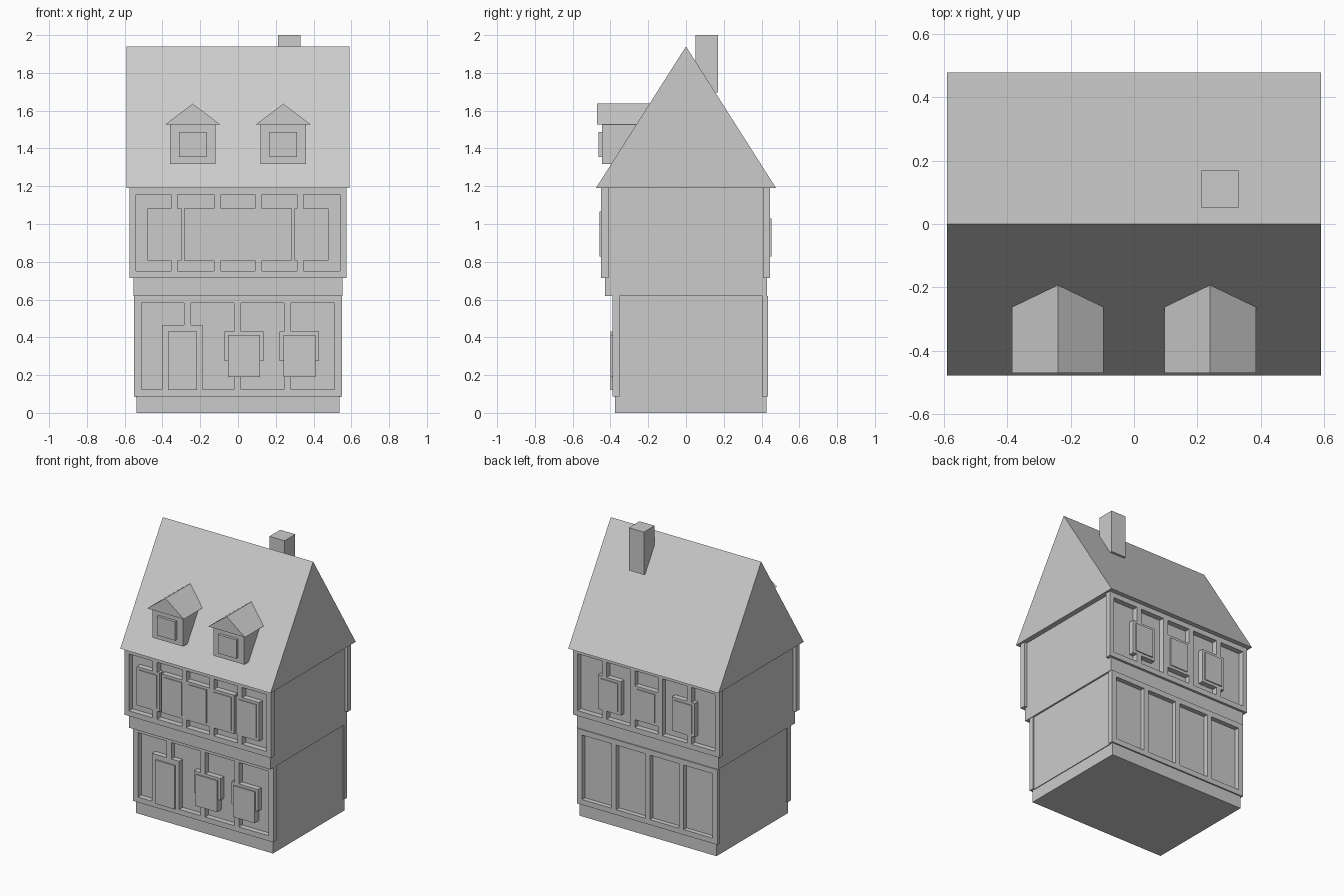
import bpy, bmesh

cube = bpy.data.objects.get("Cube")
if cube:
    bpy.data.objects.remove(cube, do_unlink=True)

grey = bpy.data.materials.new("plain_grey")
grey.use_nodes = True
grey.diffuse_color = (0.6, 0.6, 0.6, 1)
grey.node_tree.nodes["Principled BSDF"].inputs["Base Color"].default_value = (0.6, 0.6, 0.6, 1)


def finish(name, bm):
    bmesh.ops.recalc_face_normals(bm, faces=bm.faces[:])
    mesh = bpy.data.meshes.new(name)
    bm.to_mesh(mesh)
    bm.free()
    mesh.materials.append(grey)
    ob = bpy.data.objects.new(name, mesh)
    bpy.context.collection.objects.link(ob)
    return ob


def box(name, x, y, z):
    bm = bmesh.new()
    bmesh.ops.create_cube(bm, size=1)
    for v in bm.verts:
        for i, (lo, hi) in enumerate((x, y, z)):
            v.co[i] = lo if v.co[i] < 0 else hi
    return finish(name, bm)


def prism(name, outline, direction):
    """Extrude a closed outline of 3D points along a direction."""
    bm = bmesh.new()
    face = bm.faces.new([bm.verts.new(p) for p in outline])
    ext = bmesh.ops.extrude_face_region(bm, geom=[face])["geom"]
    bmesh.ops.translate(bm, verts=[g for g in ext if isinstance(g, bmesh.types.BMVert)], vec=direction)
    bm.faces.ensure_lookup_table()
    return finish(name, bm)


def timber_frame(name, rects, y_face, y_wall):
    """Join overlapping timbers (x0, x1, z0, z1) into one flush relief."""
    xs = sorted({v for r in rects for v in r[:2]})
    zs = sorted({v for r in rects for v in r[2:]})
    bm = bmesh.new()
    for x0, x1 in zip(xs, xs[1:]):
        for z0, z1 in zip(zs, zs[1:]):
            cx, cz = (x0 + x1) / 2, (z0 + z1) / 2
            if any(r[0] < cx < r[1] and r[2] < cz < r[3] for r in rects):
                bm.faces.new([bm.verts.new((x, y_wall, z))
                              for x, z in ((x0, z0), (x1, z0), (x1, z1), (x0, z1))])
    bmesh.ops.remove_doubles(bm, verts=bm.verts[:], dist=1e-5)
    ext = bmesh.ops.extrude_face_region(bm, geom=bm.faces[:], use_keep_orig=True)["geom"]
    bmesh.ops.translate(bm, verts=[g for g in ext if isinstance(g, bmesh.types.BMVert)],
                        vec=(0, y_face - y_wall, 0))
    bmesh.ops.dissolve_limit(bm, angle_limit=0.01, verts=bm.verts[:], edges=bm.edges[:])
    return finish(name, bm)


def border(half, inner, z0, z1, sill, head, posts):
    """Outer timbers of a storey plus its upright posts."""
    return [(-half, -inner, z0, z1), (inner, half, z0, z1),
            (-half, half, z0, sill), (-half, half, head, z1)] + \
           [(p - 0.018, p + 0.018, z0, z1) for p in posts]


# Storeys
box("plinth", (-0.537, 0.537), (-0.375, 0.425), (0, 0.088))
box("lower_walls", (-0.542, 0.542), (-0.352, 0.402), (0.085, 0.62))
box("floor_beam", (-0.554, 0.554), (-0.428, 0.428), (0.62, 0.715))
box("upper_walls", (-0.554, 0.554), (-0.41, 0.407), (0.62, 1.19))

# Lower storey timbers, door and windows
low = border(0.55, 0.512, 0.088, 0.62, 0.125, 0.582, (-0.268, -0.003, 0.262))
door = [(-0.402, -0.188, 0.088, 0.465)]
low_windows = (0.032, 0.325)
surrounds = [(c - 0.104, c + 0.104, 0.275, 0.43) for c in low_windows]
timber_frame("lower_front_timbers", low + door + surrounds, -0.39, -0.352)
timber_frame("lower_back_timbers", low, 0.435, 0.402)
box("door", (-0.37, -0.217), (-0.4, -0.352), (0.12, 0.43))
for i, c in enumerate(low_windows):
    box(f"lower_window_{i + 1}", (c - 0.085, c + 0.085), (-0.4, -0.352), (0.19, 0.412))

# Upper storey timbers and windows
high = border(0.575, 0.54, 0.715, 1.19, 0.752, 1.155, (-0.337, -0.108, 0.108, 0.33))
for side, centres, top, face, wall in (
        ("front", (-0.39, -0.195, 0, 0.195, 0.39), 1.065, -0.45, -0.41),
        ("back", (-0.29, 0, 0.29), 1.03, 0.445, 0.407)):
    frames = [(c - 0.09, c + 0.09, 0.808, top + 0.018) for c in centres]
    timber_frame(f"upper_{side}_timbers", high + frames, face, wall)
    out = face + (0.007 if face > 0 else -0.007)
    for i, c in enumerate(centres):
        box(f"upper_{side}_window_{i + 1}", (c - 0.07, c + 0.07),
            (min(out, wall), max(out, wall)), (0.828, top))

# Roof and chimney
prism("roof", [(-0.59, -0.477, 1.19), (-0.59, 0.477, 1.19), (-0.59, 0, 1.94)], (1.18, 0, 0))
box("chimney", (0.212, 0.33), (0.05, 0.17), (1.697, 2.0))

# Dormers, their backs ending inside the main roof
for side, c in (("right", -0.24), ("left", 0.24)):
    prism(f"{side}_dormer_body", [(c - 0.12, -0.445, 1.318), (c - 0.12, -0.38, 1.318),
                                  (c - 0.12, -0.25, 1.53), (c - 0.12, -0.445, 1.53)], (0.24, 0, 0))
    prism(f"{side}_dormer_roof", [(c - 0.144, -0.47, 1.528), (c + 0.144, -0.47, 1.528),
                                  (c, -0.47, 1.637)], (0, 0.3, 0))
    box(f"{side}_dormer_window", (c - 0.072, c + 0.072), (-0.464, -0.44), (1.355, 1.488))
